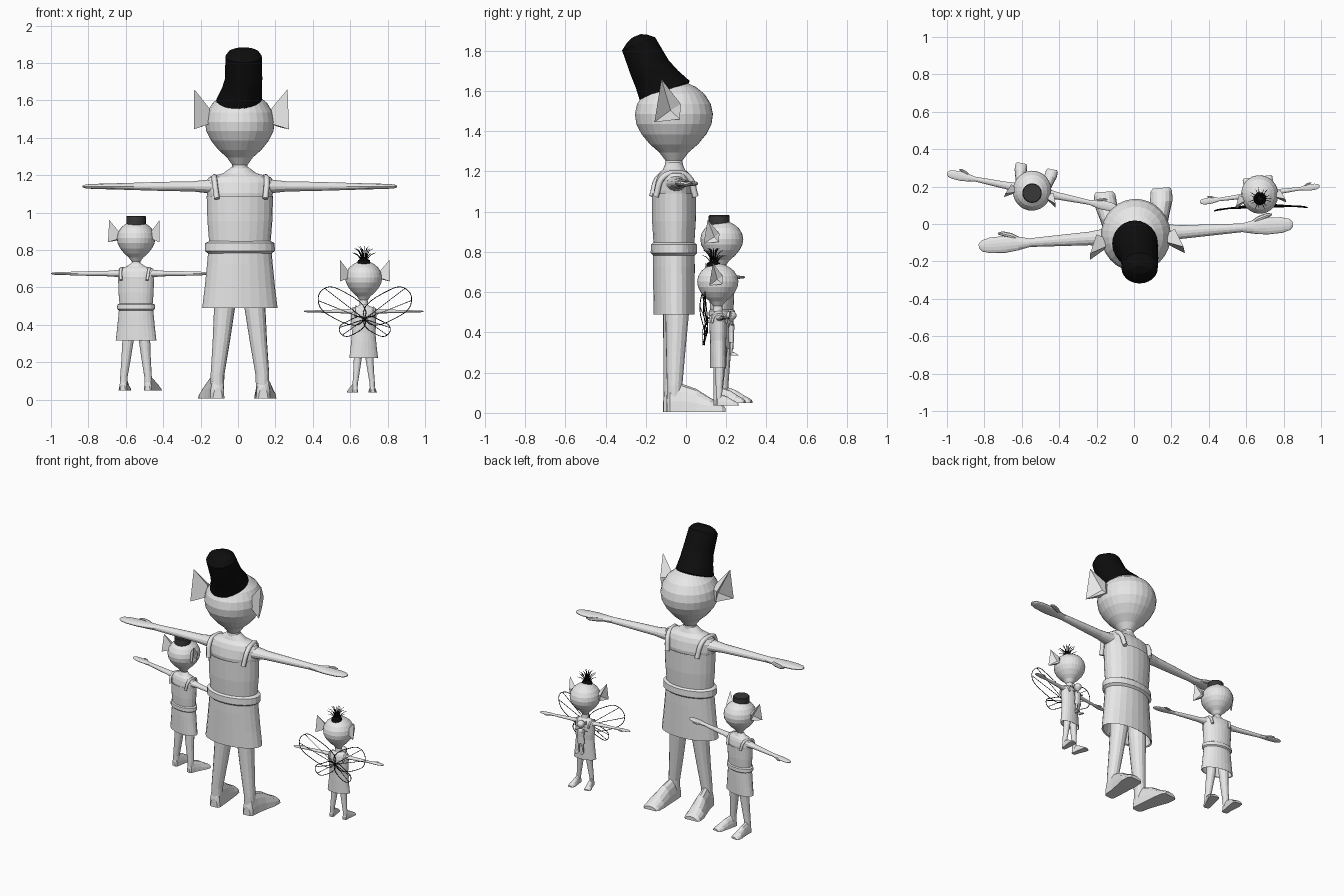
import bpy, bmesh, math
from mathutils import Matrix, Vector

if "Cube" in bpy.data.objects:
    bpy.data.objects.remove(bpy.data.objects["Cube"])


def material(name, r, g, b):
    m = bpy.data.materials.new(name)
    m.diffuse_color = (r, g, b, 1)
    m.use_nodes = True
    m.node_tree.nodes["Principled BSDF"].inputs["Base Color"].default_value = m.diffuse_color
    return m


GREY = material("light_grey", 0.8, 0.8, 0.8)
BLACK = material("black", 0.004, 0.004, 0.004)
DARK = material("dark_grey", 0.04, 0.04, 0.04)


def finish(name, bm, mat, M):
    bmesh.ops.recalc_face_normals(bm, faces=bm.faces)
    me = bpy.data.meshes.new(name)
    bm.to_mesh(me)
    bm.free()
    me.materials.append(mat)
    ob = bpy.data.objects.new(name, me)
    bpy.context.collection.objects.link(ob)
    ob.matrix_world = M
    return ob


def loft(name, rings, mat, M, axis='z', n=24, tilt=0, floor=None):
    """Join elliptical rings (x, y, z, ra, rb) stacked along an axis."""
    bm = bmesh.new()
    loops = []
    for x, y, z, ra, rb in rings:
        loop = []
        for i in range(n):
            a = 2 * math.pi * i / n
            p, q = ra * math.cos(a), rb * math.sin(a)
            co = {'z': (x + p, y + q, z + q * tilt),
                  'x': (x, y + p, z + q),
                  'y': (x + p, y, z + q)}[axis]
            if floor is not None:
                co = (co[0], co[1], max(co[2], floor))
            loop.append(bm.verts.new(co))
        loops.append(loop)
    for A, B in zip(loops, loops[1:]):
        for i in range(n):
            j = (i + 1) % n
            bm.faces.new((A[i], A[j], B[j], B[i]))
    bm.faces.new(loops[0])
    bm.faces.new(loops[-1])
    return finish(name, bm, mat, M)


def tube(name, pts, radius, mat, M, cyclic=False, taper=False):
    """Thin round rod through a few points."""
    cu = bpy.data.curves.new(name, 'CURVE')
    cu.dimensions = '3D'
    cu.bevel_depth = radius
    cu.bevel_resolution = 1
    cu.resolution_u = 6
    cu.use_fill_caps = True
    sp = cu.splines.new('BEZIER')
    sp.bezier_points.add(len(pts) - 1)
    for i, (bp, p) in enumerate(zip(sp.bezier_points, pts)):
        bp.co = p
        bp.handle_left_type = bp.handle_right_type = 'AUTO'
        if taper:
            bp.radius = 1 - 0.7 * i / (len(pts) - 1)
    sp.use_cyclic_u = cyclic
    cu.materials.append(mat)
    ob = bpy.data.objects.new(name, cu)
    bpy.context.collection.objects.link(ob)
    ob.matrix_world = M
    return ob


def ear(name, s, M):
    """Pointed ear with a hollow cup."""
    rim = [(.25, -.08, 1.655), (.255, -.115, 1.44), (.2, .015, 1.455), (.21, .02, 1.53)]
    base = [(.165, -.05, 1.55), (.165, -.06, 1.47), (.17, 0, 1.47), (.17, 0, 1.53)]
    bm = bmesh.new()
    R = [bm.verts.new((s * x, y, z)) for x, y, z in rim]
    B = [bm.verts.new((s * x, y, z)) for x, y, z in base]
    c = bm.verts.new((s * .19, -.03, 1.5))
    for i in range(4):
        j = (i + 1) % 4
        bm.faces.new((R[i], R[j], B[j], B[i]))
        bm.faces.new((R[j], R[i], c))
    bm.faces.new(B)
    finish(name, bm, GREY, M)


def figure(tag, M, HM, belt=True, reach=1.0):
    """Standing figure, facing +y, about 1.65 tall before scaling."""
    # head and neck
    prof = [(1.2, .045), (1.25, .041), (1.29, .07), (1.33, .115), (1.38, .155), (1.43, .18),
            (1.48, .187), (1.53, .177), (1.58, .147), (1.615, .105), (1.64, .055), (1.65, .005)]
    loft(tag + "_head", [(0, 0, z, r, r * 1.04) for z, r in prof], GREY, HM, n=28)
    # upper torso
    loft(tag + "_torso", [(0, 0, z, a, b) for z, a, b in (
        (1.03, .165, .095), (1.1, .177, .1), (1.155, .185, .088), (1.185, .165, .075),
        (1.205, .09, .055), (1.24, .042, .04))], GREY, M)
    # dress, with a turned-in hem
    loft(tag + "_dress", [(0, 0, z, a, b) for z, a, b in (
        (1.08, .165, .1), (1.085, .178, .11), (.95, .174, .109), (.84, .165, .102),
        (.72, .176, .104), (.6, .188, .103), (.485, .202, .102), (.49, .192, .094),
        (.62, .165, .085))], GREY, M)
    if belt:
        loft(tag + "_belt", [(0, 0, z, a, b) for z, a, b in (
            (.845, .16, .098), (.832, .186, .114), (.79, .188, .116),
            (.775, .168, .1))], GREY, M)
    for s, side in ((-1, "left"), (1, "right")):
        ear(f"{tag}_{side}_ear", s, HM)
        # shoulder strap
        tube(f"{tag}_{side}_strap", [(s * .13, -.1, 1.07), (s * .14, -.06, 1.17),
             (s * .135, 0, 1.185), (s * .125, .06, 1.17), (s * .11, .1, 1.07)], .016, GREY, M)
        # arm and flat hand
        loft(f"{tag}_{side}_arm", [(s * x * reach, 0, 1.135, a, b) for x, a, b in (
            (.12, .055, .045), (.18, .045, .036), (.25, .036, .028), (.4, .03, .025),
            (.57, .023, .02), (.63, .036, .018), (.7, .045, .016), (.78, .042, .014),
            (.825, .03, .011), (.842, .012, .005))], GREY, M, axis='x', n=14)
        loft(f"{tag}_{side}_thumb", [(s * x * reach, y, 1.135, r, r * .8) for x, y, r in (
            (.61, .015, .012), (.66, .042, .015), (.71, .058, .013), (.735, .06, .004))],
            GREY, M, axis='x', n=8)
        # leg and wedge-shaped foot
        loft(f"{tag}_{side}_leg", [(s * x, y, z, r, r * 1.05) for x, y, z, r in (
            (.075, .01, .65, .058), (.082, .01, .48, .056), (.1, .002, .3, .046),
            (.12, -.005, .13, .037), (.122, -.005, .03, .035))], GREY, M, n=14)
        loft(f"{tag}_{side}_foot", [(s * x, y, 0, a, b) for x, y, a, b in (
            (.122, -.045, .025, .06), (.123, -.03, .038, .13), (.127, .03, .042, .14),
            (.137, .1, .05, .115), (.148, .17, .06, .07), (.152, .225, .058, .04),
            (.153, .243, .045, .025))], GREY, M, axis='y', n=16, floor=0)


def place(x, y, z, deg, s):
    return (Matrix.Translation((x, y, z)) @ Matrix.Rotation(math.radians(deg), 4, 'Z')
            @ Matrix.Scale(s, 4))


# tall figure with a leaning column of hair
M = place(.01, -.06, .005, 4, 1)
figure("tall", M, M)
loft("tall_hair", [(x, y, z, a, b) for x, y, z, a, b in (
    (.005, -.105, 1.57, .1, .1), (.005, -.105, 1.60, .122, .124), (.02, -.145, 1.66, .107, .105),
    (.03, -.18, 1.715, .1, .094), (.03, -.236, 1.835, .097, .082),
    (.03, -.243, 1.86, .08, .05), (.03, -.245, 1.875, .05, .02))],
    BLACK, Matrix.Identity(4), tilt=.4)

# small figure with a flat cap of hair
M = place(-.545, .178, .05, -11.5, .55)
figure("small", M, M)
loft("small_cap", [(-.545, .165, z, r, r) for z, r in ((.92, .052), (.978, .052), (.983, .048))],
     DARK, Matrix.Identity(4))

# winged figure with a larger head
M = place(.672, .16, .037, 7.6, .383)
figure("winged", M, place(.672, .158, -.131, 7.6, .53), belt=False)

# spiky hair fountain
I = Matrix.Identity(4)
loft("winged_hair_base", [(.673, .137, z, r, r) for z, r in (
    (.725, .036), (.745, .032), (.754, .016))], BLACK, I, n=16)
for k in range(22):
    a = 2 * math.pi * k / 22
    out, top = ((.062, .785), (.052, .808), (.03, .82))[k % 3]
    d = Vector((math.cos(a), math.sin(a), 0))
    c = Vector((.673, .137, 0))
    tube("hair_spike", [c + d * .012 + Vector((0, 0, .74)),
                        c + d * out * .55 + Vector((0, 0, top - .015)),
                        c + d * out + Vector((0, 0, top))], .003, BLACK, I, taper=True)

# wing frames behind the back
W = place(.678, .088, 0, 2, 1)
for s in (-1, 1):
    root = (0, .02, .43)
    upper = [(.14, 0, .59), (.215, 0, .595), (.25, -.01, .53), (.19, 0, .45)]
    lower = [(.1, 0, .415), (.135, 0, .385), (.12, 0, .345), (.07, 0, .345)]
    for label, lobe in (("upper", upper), ("lower", lower)):
        pts = [(s * x, y, z) for x, y, z in lobe]
        tube(f"{label}_wing_frame", [root] + pts, .0022, BLACK, W, cyclic=True)
        for p in pts[1:3]:
            tube(f"{label}_wing_rib", [root, p], .0018, BLACK, W)

# little doll held against the winged figure's chest
D = place(.66, .225, .285, 7.6, .135)
figure("doll", D, D, belt=False, reach=.4)
